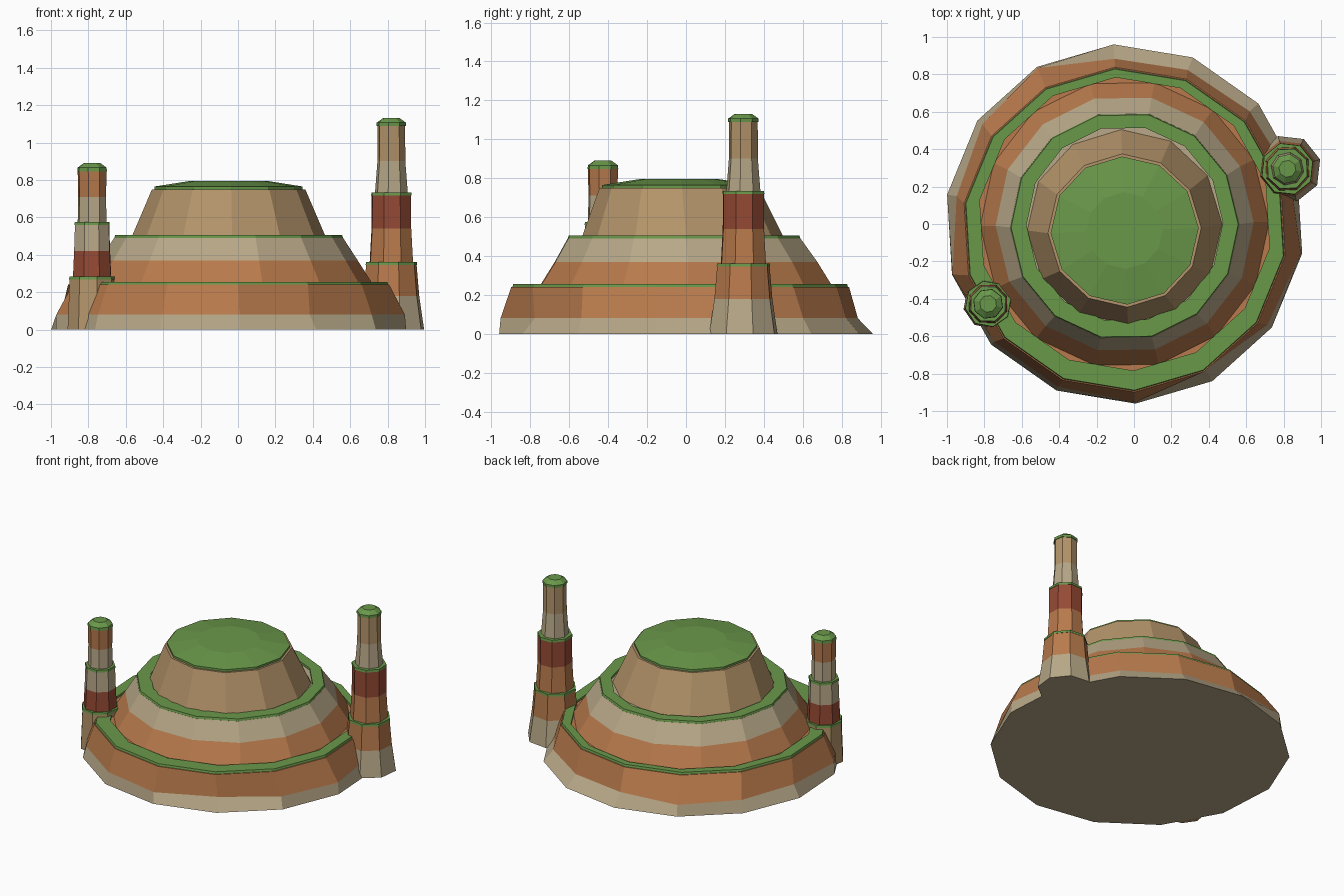
import bpy, bmesh
from math import sin, cos, radians

if "Cube" in bpy.data.objects:
    bpy.data.objects.remove(bpy.data.objects["Cube"])


def material(name, hex_code):
    rgb = [int(hex_code[i:i + 2], 16) / 255 for i in (0, 2, 4)]
    mat = bpy.data.materials.new(name)
    mat.diffuse_color = [((c + 0.055) / 1.055) ** 2.4 for c in rgb] + [1]
    mat.use_nodes = True
    mat.node_tree.nodes["Principled BSDF"].inputs["Base Color"].default_value = mat.diffuse_color
    return mat


MATS = {
    "sand": material("pale_sandstone", "B8A888"),
    "tan": material("tan_sandstone", "B4946A"),
    "orange": material("orange_sandstone", "B87A4C"),
    "red": material("red_sandstone", "964A34"),
    "grass": material("grass", "6A984A"),
}


def loft(name, centre, sides, phase, rings, bands, closed=False):
    """Stack polygon rings (z, radius or radii, y shift); bands colour each gap."""
    bm = bmesh.new()
    loops = []
    for z, r, *shift in rings:
        radii = r if isinstance(r, list) else [r] * sides
        dy = shift[0] if shift else 0
        loops.append([bm.verts.new((centre[0] + q * cos(radians(phase + 360 * k / sides)),
                                    centre[1] + dy + q * sin(radians(phase + 360 * k / sides)), z))
                      for k, q in enumerate(radii)])
    names = list(dict.fromkeys(bands))
    pairs = list(zip(loops, loops[1:]))
    if closed:
        pairs.append((loops[-1], loops[0]))
    for i, (a, b) in enumerate(pairs):
        for k in range(sides):
            n = (k + 1) % sides
            f = bm.faces.new((a[k], a[n], b[n], b[k]))
            f.material_index = names.index(bands[min(i, len(bands) - 1)])
    if not closed:
        bm.faces.new(loops[0][::-1]).material_index = names.index(bands[0])
        bm.faces.new(loops[-1]).material_index = names.index(bands[-1])
    bmesh.ops.recalc_face_normals(bm, faces=bm.faces)
    mesh = bpy.data.meshes.new(name)
    bm.to_mesh(mesh)
    bm.free()
    for n in names:
        mesh.materials.append(MATS[n])
    bpy.context.collection.objects.link(bpy.data.objects.new(name, mesh))


def ledge(name, centre, sides, phase, r_out, r_in, z0, z1, dy=0):
    loft(name, centre, sides, phase,
         [(z0, r_out, dy), (z1, r_out - 0.005, dy), (z1, r_in), (z0, r_in)], ["grass"], True)


# Mesa: three stepped tiers with grassy ledges
C = (-0.05, 0)
worn = [.955, .92, .90, .89, .885, .955, .93, .91, .96, .94, .94, .955, .89, .935]
loft("mesa_lower_tier", C, 14, -9.4,
     [(0, .962), (.08, worn), (.24, .87, -.03)], ["sand", "orange"])
ledge("mesa_lower_ledge", C, 14, -9.4, .865, .785, .235, .255, -.03)
loft("mesa_middle_tier", C, 14, 0.8,
     [(.22, .785), (.37, .69), (.49, .612, -.01)], ["orange", "sand"])
ledge("mesa_middle_ledge", C, 14, 0.8, .612, .525, .487, .505, -.01)
loft("mesa_upper_tier", C, 12, 2,
     [(.47, .53, -.015), (.75, .41, -.035)], ["tan"])
loft("mesa_grass_top", C, 12, 2,
     [(.745, .396, -.035), (.765, .396, -.035), (.795, .205, -.035)], ["grass"])


# Rock pillars: stepped octagonal spires with grass lips and caps
def pillar(name, centre, phase, tiers, cap):
    for i, (rings, bands) in enumerate(tiers):
        loft(f"{name}_tier_{i + 1}", centre, 8, phase + 9 * i, rings, bands)
        if i < len(tiers) - 1:
            z, r = rings[-1]
            loft(f"{name}_lip_{i + 1}", centre, 8, phase + 9 * i,
                 [(z - .004, r + .003), (z + .012, r + .001)], ["grass"])
    loft(f"{name}_grass_cap", centre, 8, phase + 18, cap, ["grass"])


pillar("tall_pillar", (.82, .295), 16, [
    ([(0, .182), (.18, .155), (.35, .14)], ["sand", "orange"]),
    ([(.35, .124), (.54, .113), (.722, .112)], ["orange", "red"]),
    ([(.722, .09), (.9, .076), (1.092, .075)], ["sand", "tan"]),
], [(1.088, .08), (1.106, .08), (1.13, .046)])

pillar("short_pillar", (-.78, -.427), 12, [
    ([(0, .134), (.14, .128), (.272, .123)], ["tan", "tan"]),
    ([(.272, .11), (.42, .103), (.563, .098)], ["red", "sand"]),
    ([(.563, .08), (.71, .077), (.85, .08)], ["sand", "orange"]),
], [(.846, .082), (.866, .08), (.89, .046)])
